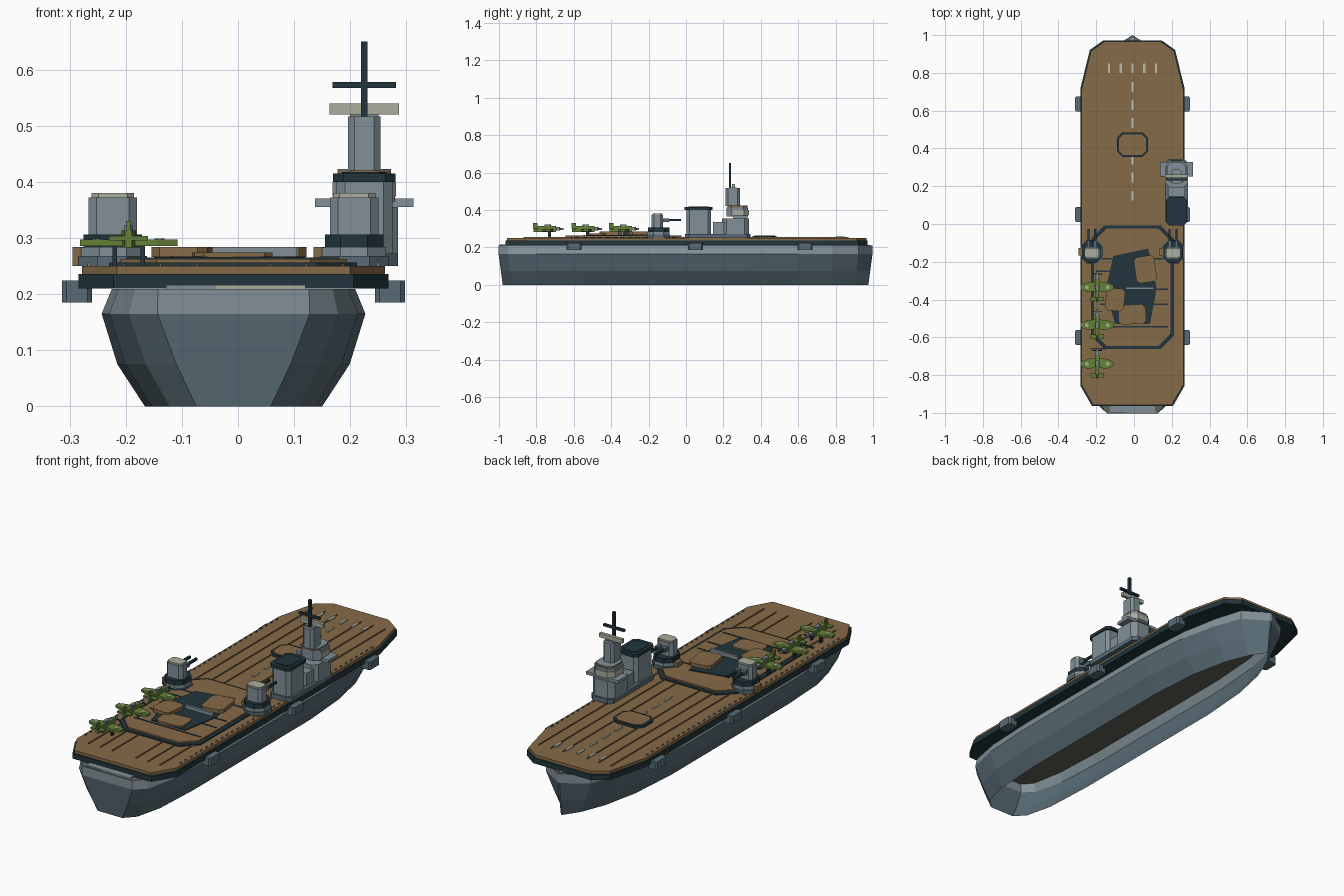
import bpy, bmesh, math
from mathutils import Matrix

if "Cube" in bpy.data.objects:
    bpy.data.objects.remove(bpy.data.objects["Cube"], do_unlink=True)

MID = -.008      # ship centreline
DECK = .25       # flight deck surface
PLATFORM = .263  # raised platform surface


def material(name, *rgb):
    m = bpy.data.materials.new(name)
    m.use_nodes = True
    m.diffuse_color = (*rgb, 1)
    m.node_tree.nodes["Principled BSDF"].inputs["Base Color"].default_value = (*rgb, 1)
    return m


HULL = material("hull blue grey", .1, .15, .18)
GREY = material("light steel grey", .22, .28, .31)
DARK = material("dark slate", .015, .036, .045)
WOOD = material("deck wood", .24, .147, .065)
PALE = material("pale grey paint", .4, .42, .34)
CREAM = material("marking cream", .52, .52, .4)
GREEN = material("aircraft green", .13, .22, .04)
OLIVE = material("olive grey lining", .12, .125, .1)


def finish(name, bm, *mats):
    bmesh.ops.recalc_face_normals(bm, faces=bm.faces)
    mesh = bpy.data.meshes.new(name)
    bm.to_mesh(mesh)
    bm.free()
    for m in mats:
        mesh.materials.append(m)
    ob = bpy.data.objects.new(name, mesh)
    bpy.context.collection.objects.link(ob)
    return ob


def prism(name, outline, bottom, top, mat):
    """Extrude an xy outline upward."""
    bm = bmesh.new()
    low = [bm.verts.new((x, y, bottom)) for x, y in outline]
    high = [bm.verts.new((x, y, top)) for x, y in outline]
    for i in range(len(outline)):
        bm.faces.new((low[i - 1], low[i], high[i], high[i - 1]))
    bm.faces.new(low[::-1])
    bm.faces.new(high)
    return finish(name, bm, mat)


def box(name, x, y, w, d, bottom, top, mat, cut=0):
    """Block centred on x, y, with corners cut off when asked."""
    a, b = w / 2, d / 2
    outline = []
    for sx, sy in ((-1, -1), (1, -1), (1, 1), (-1, 1)):
        corner = [(x + sx * (a - cut), y + sy * b)]
        if cut:
            corner.append((x + sx * a, y + sy * (b - cut)))
        outline += corner if sx * sy < 0 else corner[::-1]
    return prism(name, outline, bottom, top, mat)


def stack(x, y, bottom, layers):
    """Pile up blocks given as name, width, depth, top height, material, cut."""
    for name, w, d, top, mat, cut in layers:
        box(name, x, y, w, d, bottom, top, mat, cut)
        bottom = top


def mirrored(half, grow=0):
    """Full outline from (half width, y) points running bow to stern."""
    pts = [(w + grow, y + math.copysign(grow, y)) for w, y in half]
    return [(MID + w, y) for w, y in pts] + [(MID - w, y) for w, y in reversed(pts)]


# Hull: open-bottomed loft with a closed transom and a lining under the deck
levels = [(0, .158), (.075, .207), (.165, .235), (.209, .217)]
stations = [(-.98, .42), (-.93, .72), (-.8, .92), (-.55, 1), (.35, 1),
            (.6, .88), (.78, .64), (.9, .34), (.975, .02)]
bm = bmesh.new()
rows = []
for y, fullness in stations:
    row = []
    for z, w in levels:
        rake = math.copysign(.022, y) * min(1, z / .165) if abs(y) > .85 else 0
        flare = (1 - fullness) * z * 1.65 if fullness > .1 else 0
        half = w * (fullness + flare)
        row.append([bm.verts.new((MID + side * half, y + rake, z)) for side in (-1, 1)])
    rows.append(row)
for a, b in zip(rows, rows[1:]):
    for k in range(3):
        for s in (0, 1):
            face = bm.faces.new((a[k][s], b[k][s], b[k + 1][s], a[k + 1][s]))
            face.material_index = int(k == 2)
    bm.faces.new((a[3][0], b[3][0], b[3][1], a[3][1])).material_index = 2
for row in (rows[0], rows[-1]):
    for k in range(3):
        face = bm.faces.new((*row[k], *reversed(row[k + 1])))
        face.material_index = int(k == 2)
finish("hull", bm, HULL, GREY, OLIVE)
box("stern_ledge", MID, -.975, .24, .04, .2095, .216, GREY)
box("stern_ledge_stripe", .04, -.996, .16, .003, .2095, .216, PALE)
box("bow_ledge", MID, .975, .02, .02, .2095, .213, GREY)

# Flight deck with fine raised seams
deck = [(.15, .965), (.22, .915), (.27, .71), (.27, -.85), (.208, -.958)]
prism("deck_rim", mirrored(deck, .006), .21, .236, DARK)
prism("flight_deck", mirrored(deck), .236, DECK, WOOD)
for side in (-1, 1):
    for i in range(1, 4):
        box("plank_seam", MID + side * i * .065, 0, .004, 1.74, DECK, DECK + .005, WOOD)
    for i in range(38):
        box("edge_light", MID + side * .258, i * .04 - .8, .004, .014, DECK, DECK + .006, GREY)
    for y in (-.6, .05, .635):
        box("sponson", MID + side * .279, y, .053, .08, .185, .224, HULL, .008)

# Deck markings
for i in range(7):
    box("centre_dash", MID, .15 + i * .096, .009, .052, DECK, DECK + .006, CREAM)
for i in range(-2, 3):
    box("bow_mark", MID + i * .062, .825, .012, .05, DECK, DECK + .007, CREAM)

# Forward lift
box("lift_frame", MID, .42, .165, .13, DECK, .26, DARK, .03)
box("lift_plate", MID, .42, .145, .11, DECK, PLATFORM, WOOD, .025)

# Raised aft platform with arresting wires
box("platform_rim", MID, -.335, .44, .655, DECK, .256, DARK, .07)
box("platform_top", MID, -.335, .405, .62, DECK, PLATFORM, WOOD, .065)
for y in (-.185, -.345, -.425, -.545):
    box("arresting_wire", 0, y, .36, .008, PLATFORM, PLATFORM + .002, DARK)
box("short_wire", -.16, -.25, .08, .008, PLATFORM, PLATFORM + .002, DARK)
box("rear_wire", -.19, -.66, .08, .008, DECK, DECK + .006, DARK)
patch = [(-.11, -.17), (.075, -.13), (.12, -.34), (.085, -.53), (-.1, -.53), (-.15, -.35)]
prism("dark_patch", patch, PLATFORM, PLATFORM + .004, DARK)
box("catapult_track", .03, -.34, .15, .012, PLATFORM, .284, GREY)


def hatch_cover(name, x, y, w, d, turn, top):
    ob = box(name, 0, 0, w, d, PLATFORM + .003, top, WOOD, .016)
    ob.data.transform(Matrix.Translation((x, y, 0)) @ Matrix.Rotation(turn, 4, "Z"))


hatch_cover("hatch_cover_front", .06, -.24, .11, .14, .15, .284)
hatch_cover("hatch_cover_side", -.1, -.4, .1, .12, -.1, .284)
hatch_cover("hatch_cover_rear", -.01, -.48, .14, .1, .06, .274)

# Gun turrets: broad dark collar under a compact house
for side in (-1, 1):
    x, y = MID + side * .215, -.147
    stack(x, y, DECK, [("turret_foot", .122, .125, .268, HULL, .034),
                       ("turret_ring", .114, .118, .283, GREY, .033),
                       ("turret_collar", .104, .115, .306, DARK, .028)])
    stack(x, y - .006, .306, [("turret_house", .086, .062, .372, GREY, .014),
                              ("turret_roof", .076, .054, .38, PALE, .012)])
    box("ready_box", x - .062, y, .02, .04, DECK, .284, WOOD)
    for gun in (x - .018, x + .018):
        box("gun_barrel", gun, y + .075, .011, .09, .34, .351, DARK)
        box("gun_sleeve", gun, y + .036, .018, .04, .336, .355, HULL)

# Funnel
ISLAND = .225
box("island_base", ISLAND, .17, .12, .35, DECK, .272, HULL, .02)
stack(ISLAND, .068, .27, [("funnel", .1, .13, .4, GREY, .016),
                          ("funnel_cap", .112, .15, .415, DARK, .018),
                          ("funnel_mouth", .08, .11, .418, DARK, .012)])

# Command tower
box("tower_link", ISLAND, .19, .09, .09, .27, .335, GREY)
box("tower_lower", ISLAND, .265, .12, .145, .27, .355, GREY, .025)
box("bridge_wing", ISLAND, .29, .175, .075, .355, .37, GREY)
stack(ISLAND, .275, .365, [("bridge", .11, .115, .414, GREY, .025),
                           ("bridge_roof_edge", .095, .105, .42, WOOD, .02),
                           ("bridge_roof", .095, .105, .423, GREY, .02)])
box("bridge_windows", ISLAND, .278, .114, .116, .374, .4, PALE, .025)
stack(ISLAND, .25, .42, [("tower_upper", .058, .075, .517, GREY, .012),
                         ("tower_vane", .05, .04, .521, GREY, 0)])
box("radar_panel", ISLAND, .255, .124, .016, .52, .54, PALE)
box("mast", ISLAND, .235, .012, .012, .51, .65, DARK)
box("mast_yard", ISLAND, .235, .113, .012, .567, .578, DARK)

# Parked aircraft, noses toward the bow
half_body = [(.012, .045), (.013, 0), (.006, -.075)]
half_wing = [(0, .03), (.05, .026), (.087, .012), (.087, -.012), (.05, -.026), (0, -.02)]


def aircraft_part(name, half, x, y, bottom, top):
    left = [(x - w, y + d) for w, d in reversed(half) if w]
    prism(name, [(x + w, y + d) for w, d in half] + left, bottom, top, GREEN)


x = -.195
for y in (-.335, -.535, -.74):
    aircraft_part("aircraft_body", half_body, x, y, .283, .313)
    aircraft_part("aircraft_wings", half_wing, x, y, .286, .297)
    box("aircraft_tailplane", x, y - .062, .07, .022, .296, .304, GREEN)
    box("aircraft_fin", x, y - .065, .007, .024, .3, .33, GREEN)
    box("aircraft_canopy", x, y, .016, .035, .313, .322, GREY, .004)
    box("aircraft_nose", x, y + .055, .018, .025, .289, .308, GREY, .005)
    box("aircraft_spinner", x, y + .075, .009, .02, .294, .303, GREY)
    box("aircraft_propeller", x, y + .07, .05, .004, .296, .301, DARK)
    for side in (-1, 1):
        box("wing_marking", x + side * .055, y, .018, .018, .297, .299, PALE, .005)
        box("aircraft_wheel", x + side * .025, y + .01, .008, .018, DECK, .288, DARK)
